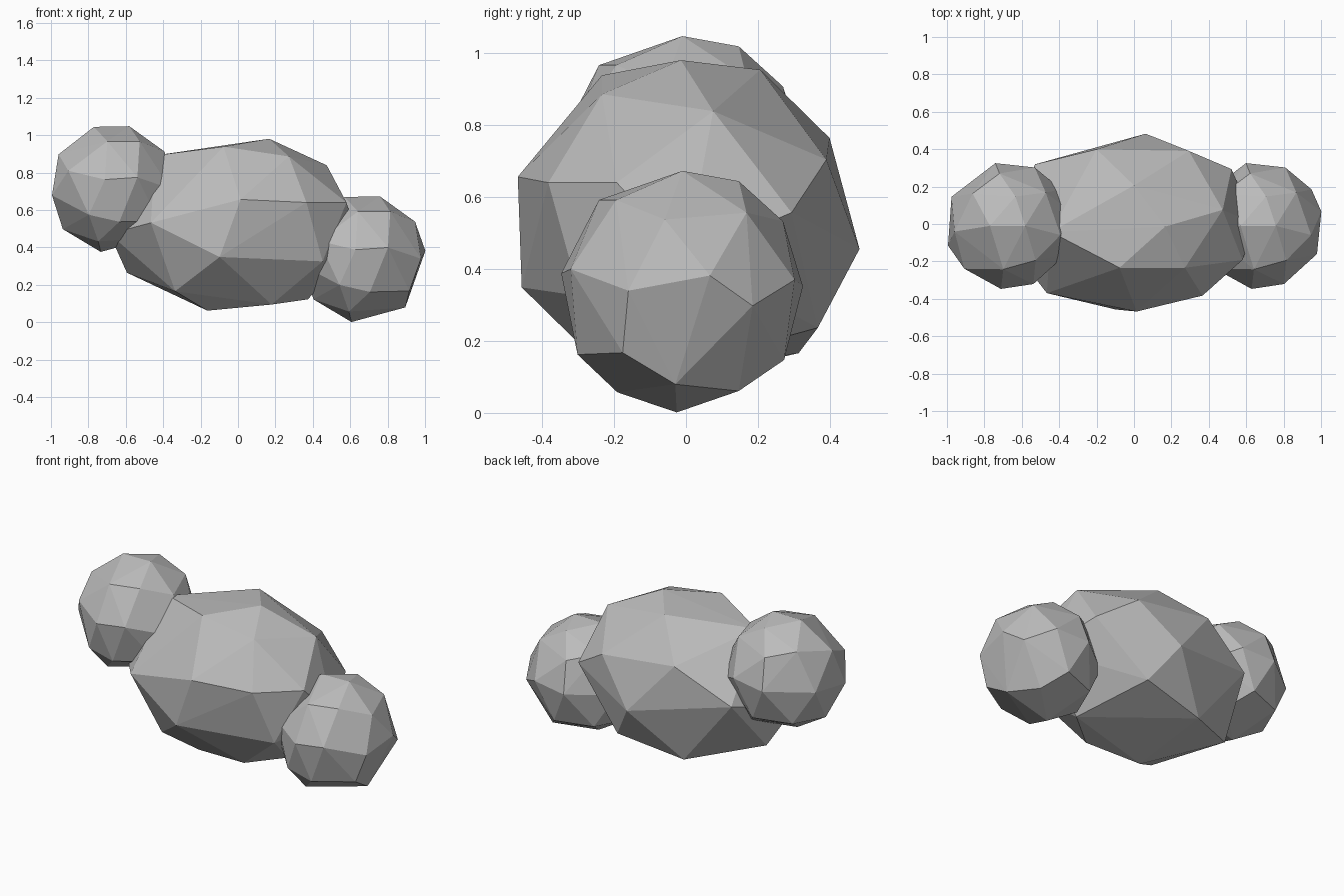
import bpy
import bmesh
from math import radians, sin, cos

default_cube = bpy.data.objects.get("Cube")
if default_cube:
    bpy.data.objects.remove(default_cube, do_unlink=True)


def make_material(name, colour):
    material = bpy.data.materials.new(name)
    material.use_nodes = True
    material.diffuse_color = colour
    material.node_tree.nodes["Principled BSDF"].inputs["Base Color"].default_value = colour
    return material


stone_grey = make_material("stone grey", (0.5, 0.5, 0.5, 1))


def on_ellipsoid(azimuth, elevation, radii):
    """Point of an ellipsoid in a direction given in degrees."""
    a, e = radians(azimuth), radians(elevation)
    unit = (cos(a) * cos(e), sin(a) * cos(e), sin(e))
    return [u * r for u, r in zip(unit, radii)]


def make_boulder(name, corners, radii, location):
    """Chiselled rock: the flat-faced hull of corners lying on an ellipsoid."""
    bm = bmesh.new()
    for azimuth, elevation in corners:
        bm.verts.new(on_ellipsoid(azimuth, elevation, radii))
    bmesh.ops.convex_hull(bm, input=bm.verts[:])
    bmesh.ops.recalc_face_normals(bm, faces=bm.faces[:])
    mesh = bpy.data.meshes.new(name)
    bm.to_mesh(mesh)
    bm.free()
    mesh.materials.append(stone_grey)
    boulder = bpy.data.objects.new(name, mesh)
    boulder.location = location
    bpy.context.scene.collection.objects.link(boulder)
    return boulder


# Facet corners of the small boulders, as (azimuth, elevation), crown to base
small_corners = [
    (180, 73), (0, 75), (77, 62), (-52, 47), (-97, 47), (138, 41),
    (42, 39), (-10, 35), (100, 34), (-174, 32), (-136, 16),
    (-67, 10), (-97, 8), (13, 7), (66, 5), (102, 2), (153, 0), (-26, 0),
    (-162, -6), (35, -7), (-114, -24), (-83, -31), (-34, -30),
    (84, -34), (132, -36), (180, -39), (-5, -49), (-113, -55),
    (51, -54), (-166, -79),
]

# Facet corners of the large boulder
large_corners = [
    (-6, 74), (86, 65), (-100, 61), (-172, 51), (-48, 50),
    (12, 42), (108, 31), (60, 23), (-87, 17), (-54, 15), (-24, 15),
    (139, 7), (37, 5), (-131, 2), (-170, -5), (83, -7),
    (0, -10), (-97, -20), (-41, -23), (170, -31), (66, -35),
    (113, -46), (-132, -46), (-10, -54), (-54, -60), (-126, -69),
]

# Large boulder in the middle
make_boulder("large_boulder", large_corners, (0.68, 0.49, 0.485), (-0.02, 0, 0.515))

# Two equal small boulders, one high and one low
small_radii = (0.343, 0.343, 0.345)
for name, x, z in (("high_boulder", -0.67, 0.715), ("low_boulder", 0.67, 0.34)):
    make_boulder(name, small_corners, small_radii, (x, -0.01, z))
